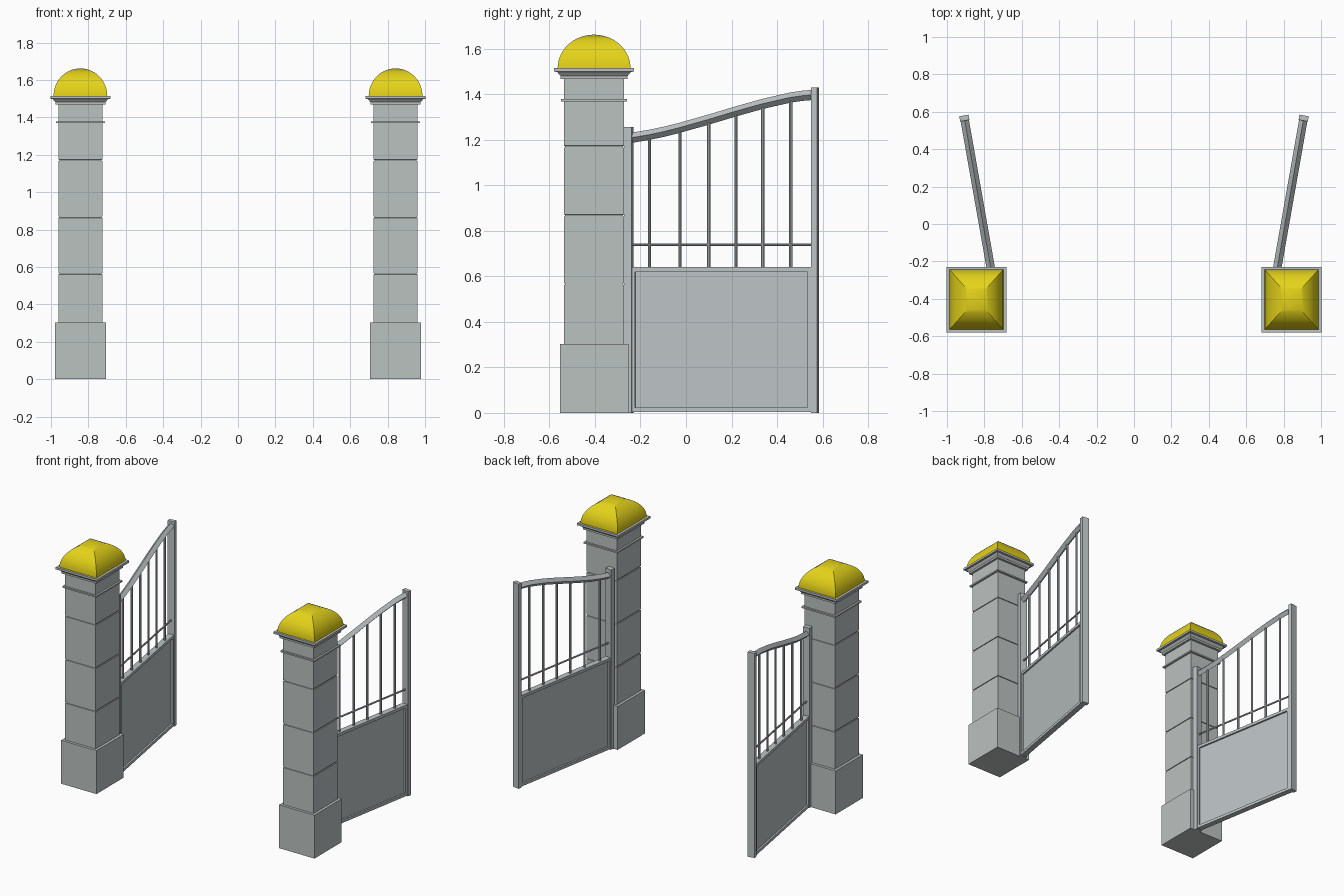
import bpy, bmesh, math
from mathutils import Matrix, Vector

if "Cube" in bpy.data.objects:
    bpy.data.objects.remove(bpy.data.objects["Cube"])


def mat(name, rgb):
    m = bpy.data.materials.new(name)
    m.diffuse_color = (*rgb, 1)
    m.use_nodes = True
    m.node_tree.nodes["Principled BSDF"].inputs["Base Color"].default_value = m.diffuse_color
    return m


STONE = mat("grey_stone", (0.50, 0.54, 0.53))
METAL = mat("grey_metal", (0.50, 0.54, 0.55))
YELLOW = mat("yellow_cap", (0.78, 0.65, 0.01))


def finish(name, bm, material):
    bmesh.ops.recalc_face_normals(bm, faces=bm.faces)
    me = bpy.data.meshes.new(name)
    bm.to_mesh(me)
    bm.free()
    me.materials.append(material)
    ob = bpy.data.objects.new(name, me)
    bpy.context.collection.objects.link(ob)
    return ob


def loft(name, loops, material):
    """Skin closed loops of points and cap both ends."""
    bm = bmesh.new()
    rings = [[bm.verts.new(p) for p in loop] for loop in loops]
    n = len(rings[0])
    for a, b in zip(rings, rings[1:]):
        for i in range(n):
            j = (i + 1) % n
            bm.faces.new((a[i], a[j], b[j], b[i]))
    bm.faces.new(rings[0])
    bm.faces.new(rings[-1])
    return finish(name, bm, material)


def rect(cx, cy, hx, hy, z):
    return [(cx + sx * hx, cy + sy * hy, z)
            for sx, sy in ((-1, -1), (1, -1), (1, 1), (-1, 1))]


def smooth(ob):
    bpy.ops.object.select_all(action='DESELECT')
    ob.select_set(True)
    bpy.context.view_layer.objects.active = ob
    bpy.ops.object.shade_smooth_by_angle(angle=math.radians(25))


HX, HY, PX, PY = 0.118, 0.132, 0.8425, -0.404

# Pillar profile: (offset from shaft, z) with plinth, joints, collar, cornice
profile = [(0.0185, 0), (0.0185, 0.303), (0, 0.303)]
for z in (0.565, 0.867, 1.17):
    profile += [(0, z - 0.004), (-0.005, z - 0.003), (-0.005, z + 0.003), (0, z + 0.004)]
profile += [(0, 1.369), (0.013, 1.369), (0.013, 1.379), (0, 1.379), (0, 1.468),
            (0.016, 1.468), (0.016, 1.481), (0.030, 1.498), (0.043, 1.500), (0.043, 1.515)]

LENGTH = 0.83
BARS = (0.092, 0.228, 0.357, 0.478, 0.598, 0.722)
# Top rail centre line: (distance from hinge, z)
RAIL = [(0.0, 1.207), (0.092, 1.222), (0.16, 1.236), (0.228, 1.253), (0.357, 1.289),
        (0.478, 1.325), (0.598, 1.358), (0.722, 1.386), (0.78, 1.394), (LENGTH, 1.398)]


def rail_height(u):
    for (u0, z0), (u1, z1) in zip(RAIL, RAIL[1:]):
        if u <= u1:
            return z0 + (z1 - z0) * (u - u0) / (u1 - u0)


for side, s in (("left", -1), ("right", 1)):
    cx = s * PX
    # Stone pillar
    loft(side + "_pillar", [rect(cx, PY, HX + o, HY + o, z) for o, z in profile], STONE)

    # Four-sided rounded cap
    steps = [math.radians(a * 89.5 / 14) for a in range(15)]
    smooth(loft(side + "_dome_cap",
                [rect(cx, PY, 0.1435 * math.cos(t), 0.16 * math.cos(t),
                      1.515 + 0.147 * math.sin(t)) for t in steps], YELLOW))

    # Gate leaf frame: local x along the leaf, local y across it
    M = Matrix.Translation((s * 0.763, -0.251, 0)) @ Matrix.Rotation(
        math.radians(90 - s * 10), 4, 'Z')

    def box(name, u0, u1, thick, z0, z1):
        h = thick / 2
        loops = [[M @ Vector((u, v, z)) for u, v in ((u0, -h), (u1, -h), (u1, h), (u0, h))]
                 for z in (z0, z1)]
        return loft(side + "_" + name, loops, METAL)

    def rod(name, a, b, r):
        bm = bmesh.new()
        a, b = M @ Vector(a), M @ Vector(b)
        d = b - a
        bmesh.ops.create_cone(bm, cap_ends=True, segments=8, radius1=r, radius2=r,
                              depth=d.length,
                              matrix=Matrix.Translation((a + b) / 2)
                              @ d.to_track_quat('Z', 'Y').to_matrix().to_4x4())
        smooth_ob = finish(side + "_" + name, bm, METAL)
        return smooth_ob

    # Posts
    box("hinge_post", -0.017, 0.017, 0.048, 0, 1.256)
    box("end_post", LENGTH - 0.014, LENGTH + 0.014, 0.05, 0, 1.43)

    # Lower panel with frame
    box("panel", 0.017, LENGTH - 0.014, 0.016, 0.012, 0.63)
    box("panel_bottom_rail", 0.017, LENGTH - 0.014, 0.04, 0.004, 0.024)
    box("panel_top_rail", 0.017, LENGTH - 0.014, 0.04, 0.62, 0.64)
    box("panel_hinge_stile", 0.017, 0.03, 0.04, 0.024, 0.62)
    box("panel_end_stile", LENGTH - 0.03, LENGTH - 0.014, 0.04, 0.024, 0.62)

    # Cross bar and upright bars
    rod("cross_bar", (0, 0, 0.739), (LENGTH, 0, 0.739), 0.006)
    for i, u in enumerate(BARS):
        rod("bar_%d" % (i + 1), (u, 0, 0.63), (u, 0, rail_height(u)), 0.0075)

    # Swept diamond-section top rail
    r = 0.0225
    loops = [[M @ Vector((u, dv, z + dz)) for dv, dz in ((-r, 0), (0, -r), (r, 0), (0, r))]
             for u, z in RAIL]
    smooth(loft(side + "_top_rail", loops, METAL))
